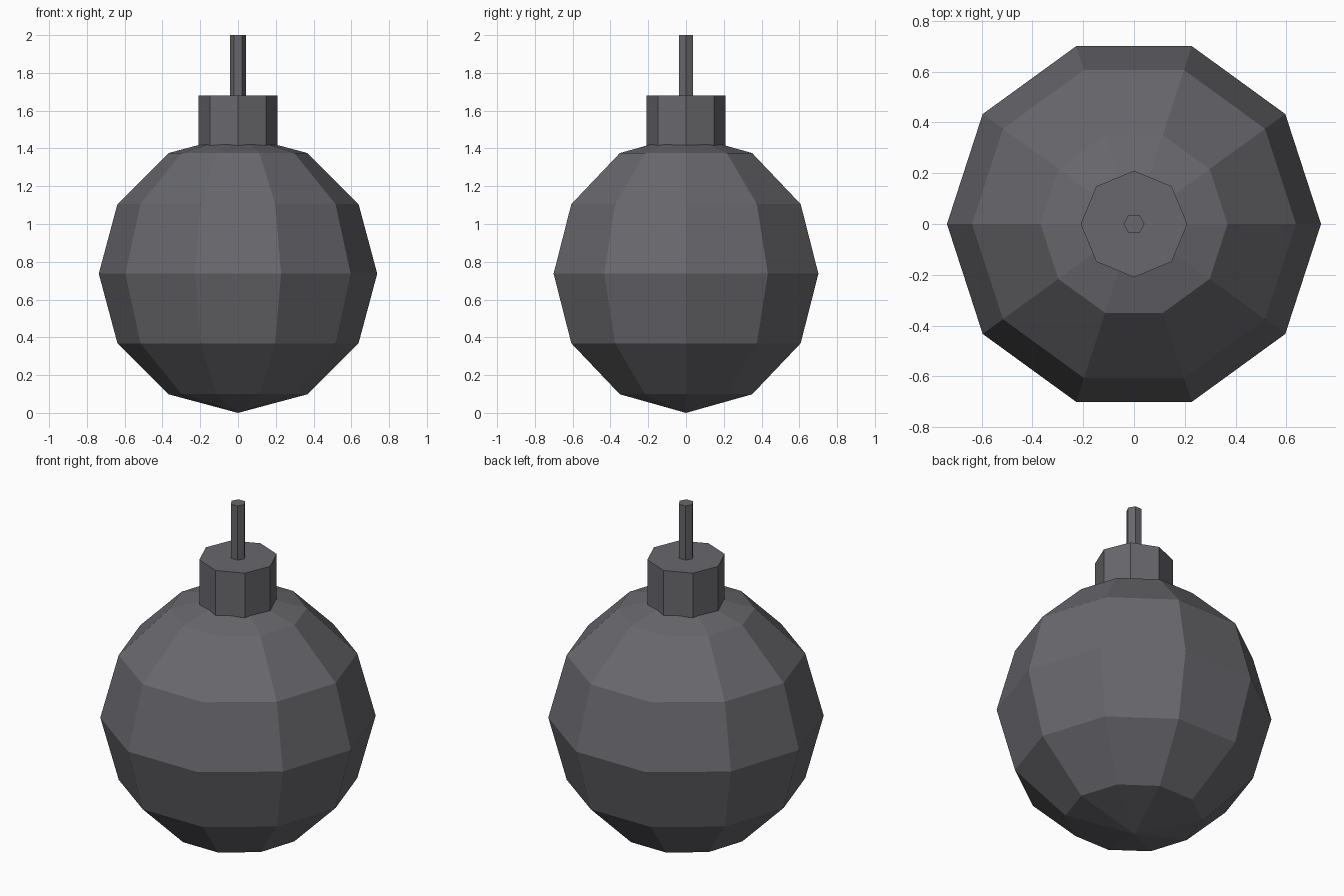
import bpy
import bmesh
from math import sin, cos, pi, tau

cube = bpy.data.objects.get("Cube")
if cube:
    bpy.data.objects.remove(cube, do_unlink=True)

iron = bpy.data.materials.new("dark_iron_grey")
iron.use_nodes = True
colour = (0.14, 0.137, 0.152, 1)
iron.diffuse_color = colour
iron.node_tree.nodes["Principled BSDF"].inputs["Base Color"].default_value = colour


def lathe(name, profile, sides, start=0.0):
    """Revolve (radius, height) points, bottom to top, into a closed faceted part."""
    bm = bmesh.new()
    rings = []
    for r, z in profile:
        if r < 1e-5:
            rings.append([bm.verts.new((0, 0, z))] * sides)
        else:
            angles = [start + tau * i / sides for i in range(sides)]
            rings.append([bm.verts.new((r * cos(a), r * sin(a), z)) for a in angles])
    for low, high in zip(rings, rings[1:]):
        for i in range(sides):
            j = (i + 1) % sides
            corners = dict.fromkeys((low[i], low[j], high[j], high[i]))
            bm.faces.new(list(corners))
    # Flat caps on open ends
    if profile[0][0] > 1e-5:
        bm.faces.new(rings[0][::-1])
    if profile[-1][0] > 1e-5:
        bm.faces.new(rings[-1])
    bmesh.ops.recalc_face_normals(bm, faces=bm.faces)
    mesh = bpy.data.meshes.new(name)
    bm.to_mesh(mesh)
    bm.free()
    mesh.materials.append(iron)
    obj = bpy.data.objects.new(name, mesh)
    bpy.context.collection.objects.link(obj)
    return obj


# Round body: ten segments, six bands
radius = 0.737
bands = 6
ball = [(radius * sin(pi * k / bands), radius * (1 - cos(pi * k / bands)))
        for k in range(bands + 1)]
lathe("body", ball, 10)

# Octagonal neck, sunk into the body
lathe("neck", [(0.21, 1.38), (0.21, 1.68)], 8, pi / 2)

# Hexagonal fuse, standing in the neck
lathe("fuse", [(0.042, 1.66), (0.042, 2.0)], 6)
